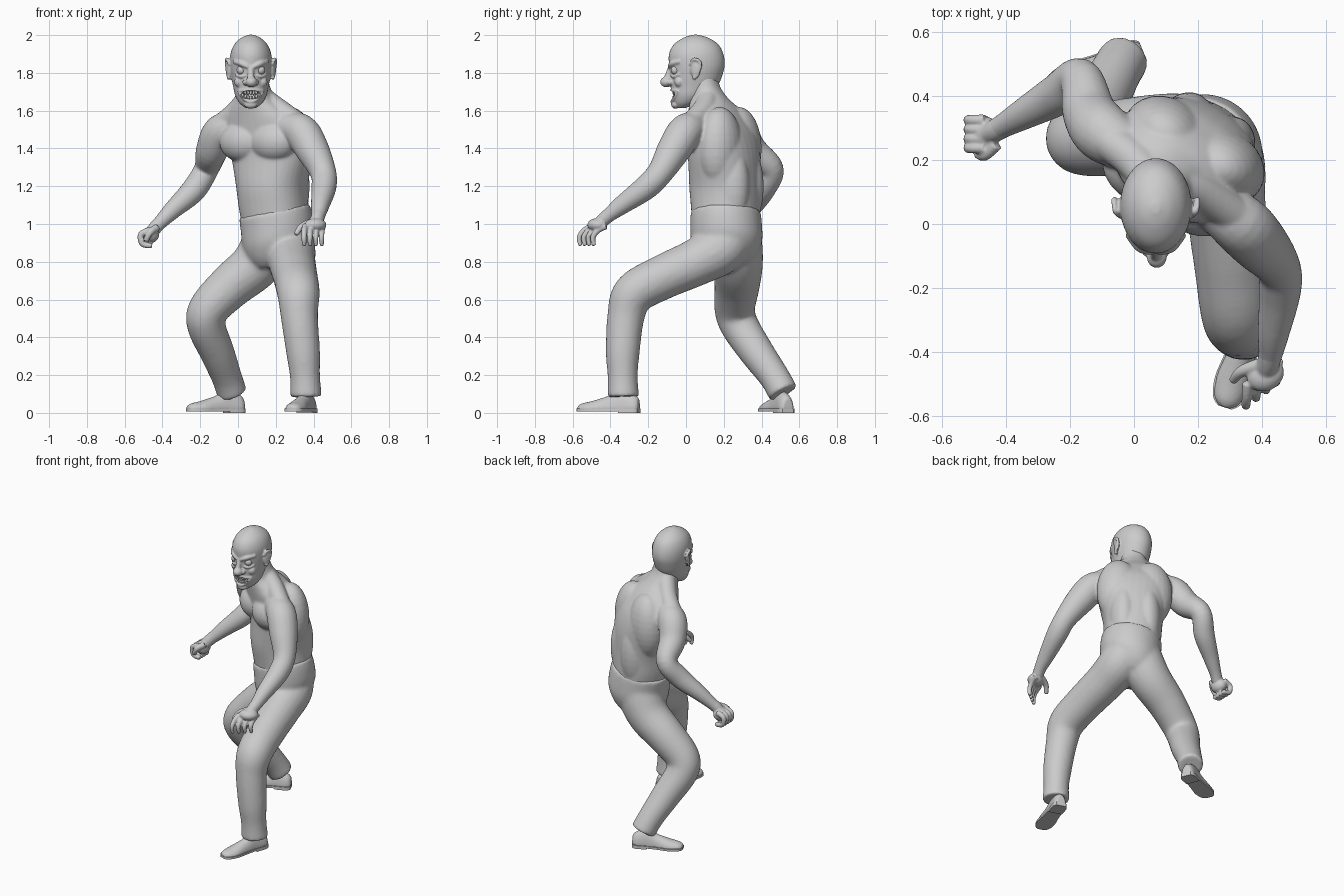
import bpy, bmesh, math
from mathutils import Vector, Matrix

if "Cube" in bpy.data.objects:
    bpy.data.objects.remove(bpy.data.objects["Cube"])

TWIST = math.radians(-30)                      # torso turn about z
U = Vector((math.cos(TWIST), math.sin(TWIST), 0))   # torso sideways
F = Vector((math.sin(TWIST), -math.cos(TWIST), 0))  # torso forward
HX = 0.068                                     # head centre line


def spline(rows, n=6):
    """Catmull-Rom through rows of numbers."""
    out = []
    for i in range(len(rows) - 1):
        p = [rows[max(i - 1, 0)], rows[i], rows[i + 1], rows[min(i + 2, len(rows) - 1)]]
        for k in range(n):
            t = k / n
            out.append([0.5 * (2 * b + (c - a) * t + (2 * a - 5 * b + 4 * c - d) * t * t
                               + (3 * b - a - 3 * c + d) * t ** 3) for a, b, c, d in zip(*p)])
    return out + [list(rows[-1])]


def loft(bm, rings):
    vs = [[bm.verts.new(p) for p in r] for r in rings]
    n = len(vs[0])
    for a, b in zip(vs, vs[1:]):
        for j in range(n):
            bm.faces.new((a[j], a[(j + 1) % n], b[(j + 1) % n], b[j]))
    bm.faces.new(vs[0][::-1])
    bm.faces.new(vs[-1])


def tube(bm, rows, sides=20):
    """Round limb through (x, y, z, radius) rows."""
    pts = spline(rows)
    cs = [Vector(p[:3]) for p in pts]
    u, rings = Vector((0.31, 0.87, 0.12)), []
    for i, c in enumerate(cs):
        t = (cs[min(i + 1, len(cs) - 1)] - cs[max(i - 1, 0)]).normalized()
        u = (u - t * u.dot(t)).normalized()
        v = t.cross(u)
        rings.append([c + (u * math.cos(a) + v * math.sin(a)) * pts[i][3]
                      for a in (math.tau * k / sides for k in range(sides))])
    loft(bm, rings)


def stack(bm, rows, angle=0.0, tilt=0.0, power=1.0, sides=36):
    """Rounded sections stacked in z from (x, y, z, half width, half depth) rows."""
    rings = []
    rot = Matrix.Rotation(angle, 3, 'Z')

    def bulge(v):
        return math.copysign(abs(v) ** power, v)
    for x, y, z, w, d in spline(rows):
        ring = [rot @ Vector((w * bulge(math.cos(a)), d * bulge(math.sin(a)), 0))
                for a in (math.tau * k / sides for k in range(sides))]
        rings.append([Vector((x, y, z + tilt * p.x)) + p for p in ring])
    loft(bm, rings)


def ball(bm, c, r, angle=0.0):
    r = (r, r, r) if isinstance(r, float) else r
    m = Matrix.Translation(c) @ Matrix.Rotation(angle, 4, 'Z') @ Matrix.Diagonal((*r, 1))
    bmesh.ops.create_uvsphere(bm, u_segments=24, v_segments=16, radius=1, matrix=m)


def finish(bm, name, voxel=0, smooth=0):
    bmesh.ops.recalc_face_normals(bm, faces=bm.faces)
    me = bpy.data.meshes.new(name)
    bm.to_mesh(me)
    bm.free()
    ob = bpy.data.objects.new(name, me)
    bpy.context.collection.objects.link(ob)
    bpy.ops.object.select_all(action='DESELECT')
    ob.select_set(True)
    bpy.context.view_layer.objects.active = ob
    if voxel:
        m = ob.modifiers.new('blend', 'REMESH')
        m.mode, m.voxel_size, m.use_smooth_shade = 'VOXEL', voxel, True
        s = ob.modifiers.new('soften', 'SMOOTH')
        s.factor, s.iterations = 0.5, smooth
        bpy.ops.object.modifier_apply(modifier='blend')
        bpy.ops.object.modifier_apply(modifier='soften')
    bpy.ops.object.shade_smooth_by_angle(angle=math.radians(50))
    return ob


# Bare torso and arms
bm = bmesh.new()
stack(bm, [(.205, .21, .98, .175, .17), (.19, .21, 1.08, .18, .176), (.18, .205, 1.2, .186, .18),
           (.178, .203, 1.35, .218, .172), (.155, .192, 1.47, .236, .16), (.135, .168, 1.555, .205, .14),
           (.115, .15, 1.61, .155, .122), (.1, .125, 1.66, .1, .1), (.088, .098, 1.72, .08, .085),
           (.08, .085, 1.78, .075, .08)], TWIST, 0, .88)
core = Vector((.15, .19, 0))
for s in (-1, 1):
    ball(bm, core + U * s * .092 + F * .085 + Vector((0, 0, 1.435)), (.135, .1, .108), TWIST)     # chest
    ball(bm, core + U * s * .1 - F * .045 + Vector((.015, 0, 1.4)), (.14, .115, .22), TWIST)      # shoulder blade
    ball(bm, core + U * s * .075 - F * .075 + Vector((.03, .01, 1.2)), (.09, .115, .24), TWIST)   # lower back
# neck to shoulder muscles
tube(bm, [(.11, .12, 1.68, .06), (.2, .1, 1.615, .06), (.31, .03, 1.535, .06)])
tube(bm, [(.06, .13, 1.68, .06), (.0, .2, 1.6, .06), (-.08, .26, 1.53, .06)])
# left arm (forward) and right arm (back)
tube(bm, [(.22, .08, 1.51, .07), (.325, .005, 1.495, .093), (.39, -.06, 1.40, .09), (.45, -.135, 1.275, .07),
          (.455, -.21, 1.195, .066), (.435, -.34, 1.10, .05), (.425, -.41, 1.045, .038), (.41, -.46, 1.0, .036)])
tube(bm, [(0, .23, 1.53, .07), (-.09, .28, 1.49, .092), (-.138, .345, 1.39, .085), (-.168, .452, 1.29, .066),
          (-.235, .405, 1.18, .066), (-.34, .345, 1.08, .05), (-.41, .305, 1.01, .038), (-.45, .28, .965, .036)])
finish(bm, 'bare_torso_and_arms', .0075, 9)

# Open left hand
bm = bmesh.new()
tube(bm, [(.428, -.395, 1.06, .036), (.42, -.43, 1.03, .036), (.41, -.46, 1.0, .034)])
ball(bm, (.41, -.47, .995), (.06, .05, .036), .5)
for i in range(4):
    x, y = .355 + .031 * i, .024 * i
    tube(bm, [(x, y - .495, .99, .018), (x - .004, y - .54, .965, .0155), (x - .006, y - .565, .928, .0145),
              (x - .004, y - .558, .885, .011)], 12)
tube(bm, [(.39, -.44, 1.01, .022), (.335, -.46, .985, .018), (.307, -.49, .945, .013)], 12)
finish(bm, 'open_hand', .005, 3)
# Right fist
bm = bmesh.new()
tube(bm, [(-.4, .31, 1.02, .036), (-.43, .293, .99, .036), (-.455, .28, .96, .034)])
ball(bm, (-.46, .28, .945), (.042, .055, .045), .1)
for i in range(4):
    y = .237 + .029 * i
    tube(bm, [(-.465, y, .968, .018), (-.513, y, .945, .0165), (-.505, y, .895, .016), (-.455, y, .885, .015)], 12)
tube(bm, [(-.43, .25, .98, .022), (-.465, .215, .955, .018), (-.488, .218, .91, .014)], 12)
finish(bm, 'fist', .005, 3)

# Trousers: hips, front (left) leg and back (right) leg
bm = bmesh.new()
stack(bm, [(.2, .22, .78, .10, .12), (.206, .22, .83, .15, .16), (.212, .215, .91, .186, .19),
           (.205, .212, 1.0, .191, .19), (.192, .21, 1.07, .188, .184)], TWIST, .2)
tube(bm, [(.25, .245, .97, .13), (.272, .19, .875, .137), (.285, .06, .8, .126), (.305, -.13, .715, .118),
          (.32, -.275, .632, .113), (.325, -.318, .51, .099), (.345, -.335, .32, .09), (.355, -.335, .19, .08),
          (.36, -.332, .085, .085)])
tube(bm, [(.19, .25, .98, .14), (.15, .265, .87, .142), (.085, .275, .775, .132), (-.04, .27, .67, .12),
          (-.155, .258, .55, .108), (-.167, .285, .46, .102), (-.11, .375, .32, .092), (-.06, .468, .19, .081),
          (-.032, .515, .105, .081)])
ball(bm, (.15, .15, .865), (.09, .09, .085), TWIST)       # groin
finish(bm, 'trousers', .010, 14)


# Shoes with flat sole and heel block
def shoe(name, heel, toe):
    h, t = Vector((*heel, 0)), Vector((*toe, 0))
    d = (t - h)
    side = Vector((-d.y, d.x, 0)).normalized()
    prof = spline([(0, .028, .075), (.08, .042, .10), (.3, .042, .12), (.5, .046, .09),
                   (.75, .054, .064), (.93, .042, .05), (1, .018, .035)], 4)
    bm = bmesh.new()
    loft(bm, [[h + d * f + side * w * math.cos(a) + Vector((0, 0, .018 + max(0, math.sin(a)) * (z - .018)))
               for a in (math.tau * k / 24 for k in range(24))] for f, w, z in prof])
    finish(bm, name + '_shoe_upper', .006, 2)
    for part, lo, hi, z0, z1 in (('sole', 0, 1, .008, .022), ('heel', 0, .3, 0, .02)):
        rows = [p for p in prof if lo <= p[0] <= hi]
        edge = [h + d * f + side * (w + .004) for f, w, z in rows]
        edge += [h + d * f - side * (w + .004) for f, w, z in reversed(rows)]
        bm = bmesh.new()
        loft(bm, [[p + Vector((0, 0, z)) for p in edge] for z in (z0, z1)])
        finish(bm, name + '_shoe_' + part)


shoe('front', (.385, -.25), (.283, -.572))
shoe('back', (.028, .54), (-.268, .415))


# Head
def face_y(dx):
    return .03 - .107 * math.sqrt(max(0, 1 - (dx / .09) ** 2))


bm = bmesh.new()
skull = [(1.615, -.05, .0, .03), (1.64, -.068, .07, .06), (1.68, -.077, .13, .083), (1.73, -.08, .168, .094),
         (1.78, -.083, .19, .104), (1.84, -.09, .205, .111), (1.9, -.09, .198, .108), (1.95, -.065, .172, .088),
         (1.985, -.015, .12, .052), (2.002, .035, .065, .012)]
stack(bm, [(HX, (a + b) / 2, z, w, (b - a) / 2) for z, a, b, w in skull])
ball(bm, (HX + .003, -.103, 1.752), (.031, .034, .028))                                   # nose tip
tube(bm, [(HX, -.08, 1.83, .015), (HX, -.093, 1.79, .017), (HX, -.1, 1.76, .022)], 12)    # nose bridge
ball(bm, (HX, -.055, 1.632), (.035, .024, .022))                                          # chin
for s in (-1, 1):
    ball(bm, (HX + s * .028, -.085, 1.75), .016)                                          # nostril
    ball(bm, (HX + s * .062, -.035, 1.752), (.026, .026, .028))                           # cheek
    tube(bm, [(HX + s * .012, -.087, 1.83, .011), (HX + s * .05, -.073, 1.849, .015),
              (HX + s * .088, -.03, 1.86, .011)], 12)                                     # angry brow
    tube(bm, [(HX + s * .025, -.078, 1.788, .006), (HX + s * .055, -.066, 1.78, .008),
              (HX + s * .083, -.034, 1.793, .006)], 10)                                   # eye bag
    ball(bm, (HX + s * .119, .05, 1.82), (.011, .028, .052), -s * .35)                    # ear
    tube(bm, [(HX + s * .112, .025, 1.842, .008), (HX + s * .126, .04, 1.872, .009),
              (HX + s * .13, .073, 1.858, .009), (HX + s * .126, .072, 1.82, .009),
              (HX + s * .115, .04, 1.768, .011)], 10)                                     # ear rim
# lips: grin with raised corners
for top in (1, -1):
    rows = []
    for k in range(-4, 5):
        dx = .066 * k / 4
        z = 1.678 + 6 * dx * dx + top * .03 * (1 - (k / 4) ** 2)
        rows.append((HX + dx, face_y(dx) + .003, z, .009))
    tube(bm, rows, 10)
head = finish(bm, 'head', .005, 3)

# Mouth opening cut out of the head
bm = bmesh.new()
ball(bm, (HX, -.073, 1.684), (.058, .04, .022))
cutter = finish(bm, 'mouth_cutter')
cutter.hide_render = True
bpy.context.view_layer.objects.active = head
cut = head.modifiers.new('mouth', 'BOOLEAN')
cut.operation, cut.object = 'DIFFERENCE', cutter
bpy.ops.object.modifier_apply(modifier='mouth')
bpy.data.objects.remove(cutter)

# Eyes and teeth
bm = bmesh.new()
for s in (-1, 1):
    ball(bm, (HX + s * .051, -.056, 1.814), .024)
finish(bm, 'eyes')
bm = bmesh.new()
for row, size in ((1, .012), (-1, .011)):
    for k in range(-3, 4):
        dx = k * .0145
        z = 1.682 + 5 * dx * dx + row * .013 * (1 - (k / 5) ** 2)
        ball(bm, (HX + dx, face_y(dx) + .012, z), (.0068, .007, size), -dx * 8)
finish(bm, 'teeth')
